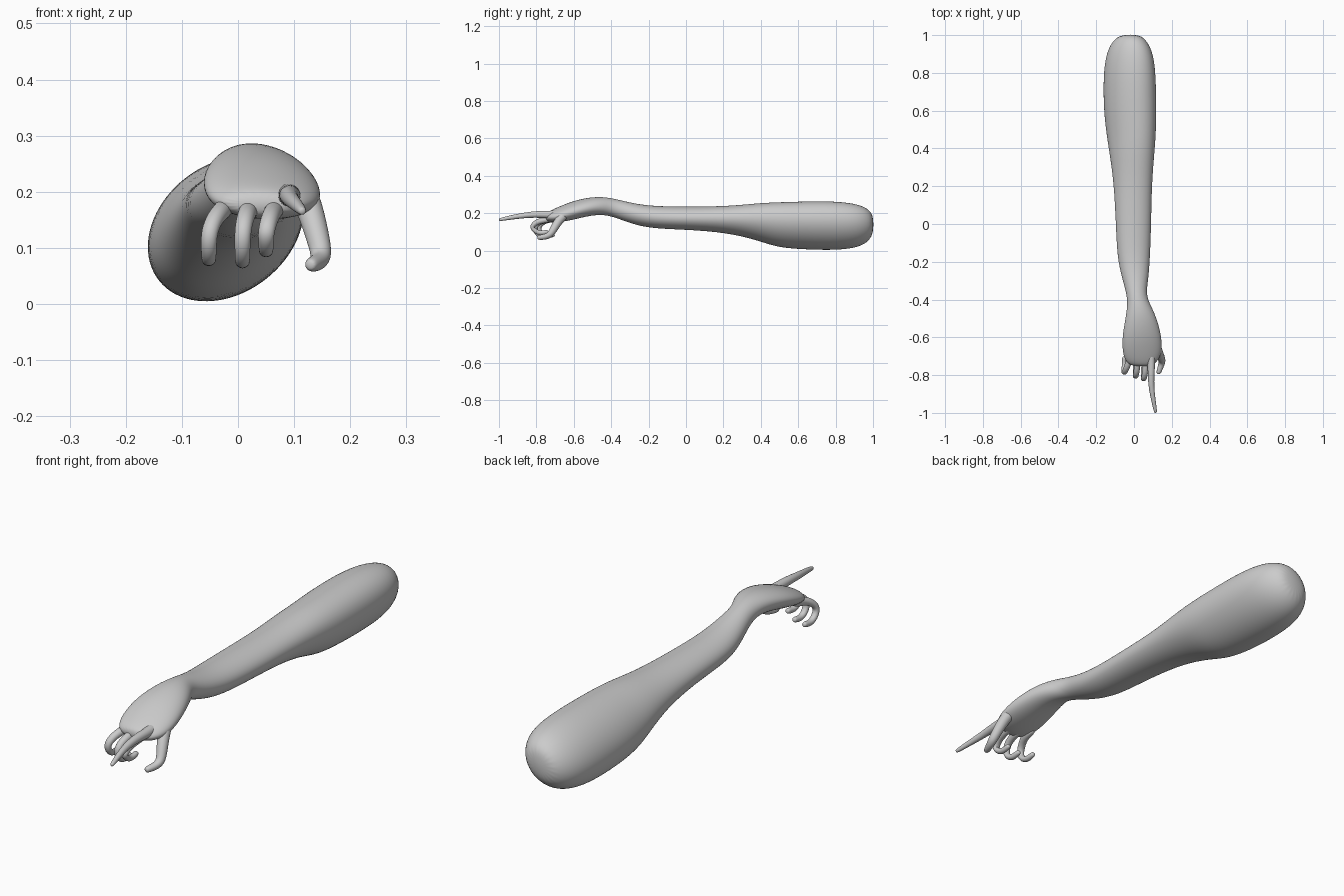
import bpy, bmesh
from math import sin, cos, tau, asin
from mathutils import Vector

if "Cube" in bpy.data.objects:
    bpy.data.objects.remove(bpy.data.objects["Cube"])

skin = bpy.data.materials.new("plain_grey")
skin.use_nodes = True
GREY = (0.6, 0.6, 0.6, 1)
skin.diffuse_color = GREY
skin.node_tree.nodes["Principled BSDF"].inputs["Base Color"].default_value = GREY


def loft(name, rings):
    """Skin a list of equal point rings, cap both ends and smooth the result."""
    bm = bmesh.new()
    loops = [[bm.verts.new(p) for p in ring] for ring in rings]
    n = len(loops[0])
    for a, b in zip(loops, loops[1:]):
        for i in range(n):
            j = (i + 1) % n
            bm.faces.new((a[i], a[j], b[j], b[i]))
    bm.faces.new(loops[0])
    bm.faces.new(loops[-1])
    bmesh.ops.recalc_face_normals(bm, faces=bm.faces)
    for f in bm.faces:
        f.smooth = True
    mesh = bpy.data.meshes.new(name)
    bm.to_mesh(mesh)
    bm.free()
    mesh.materials.append(skin)
    obj = bpy.data.objects.new(name, mesh)
    bpy.context.collection.objects.link(obj)
    sub = obj.modifiers.new("smooth", 'SUBSURF')
    sub.levels = sub.render_levels = 2
    return obj


def section(y, x0, x1, z0, z1, lean, sides=20):
    """Leaning ellipse that fills the given bounds at depth y."""
    cx, cz, a, b = (x0 + x1) / 2, (z0 + z1) / 2, (x1 - x0) / 2, (z1 - z0) / 2
    k = asin(lean)
    return [Vector((cx + a * cos(tau * i / sides), y, cz + b * sin(tau * i / sides + k)))
            for i in range(sides)]


def finger(name, path, r0, r1, sides=10):
    """Tapered tube with a rounded tip along a few joints."""
    pts = [Vector(p) for p in path]
    end = (pts[-1] - pts[-2]).normalized()
    pts.append(pts[-1] + end * r1 * 0.7)
    rings = []
    for i, p in enumerate(pts):
        t = (pts[min(i + 1, len(pts) - 1)] - pts[max(i - 1, 0)]).normalized()
        u = (Vector((1, 0, 0)) - t * t.x).normalized()
        v = t.cross(u)
        r = r0 + (r1 - r0) * i / (len(pts) - 2)
        if i == len(pts) - 1:
            r = r1 * 0.6
        rings.append([p + (u * cos(tau * k / sides) + v * sin(tau * k / sides)) * r
                      for k in range(sides)])
    return loft(name, rings)


# Arm from the rounded shoulder end, through elbow and wrist, to the knuckles
arm = [
    (1.003, -.07, .03, .09, .19, .2),
    (.97, -.115, .07, .04, .23, .25),
    (.9, -.15, .105, .01, .255, .25),
    (.78, -.165, .118, 0, .267, .25),
    (.6, -.162, .12, .006, .264, .25),
    (.48, -.148, .118, .018, .26, .25),
    (.38, -.132, .11, .055, .255, .2),
    (.22, -.108, .096, .095, .238, .1),
    (0, -.097, .092, .112, .236, 0),
    (-.18, -.09, .086, .117, .238, 0),
    (-.29, -.063, .077, .142, .255, 0),
    (-.38, -.037, .063, .178, .278, 0),
    (-.44, -.036, .095, .192, .288, -.1),
    (-.51, -.048, .125, .188, .287, -.15),
    (-.6, -.064, .148, .165, .268, -.2),
    (-.68, -.062, .15, .15, .236, -.2),
    (-.73, -.045, .125, .15, .212, -.1),
    (-.753, -.01, .09, .162, .195, 0),
]
loft("arm_and_palm", [section(*s) for s in arm])

# Curled fingers, each following the same hook: base x, tip x, reach and drop
hooks = {
    "little_finger": (-.025, -.052, -.79, .072),
    "ring_finger": (.02, .008, -.81, .068),
    "middle_finger": (.066, .05, -.825, .088),
}
for name, (xb, xt, reach, low) in hooks.items():
    finger(name, [(xb, -.67, .18), (xb, -.725, .168), ((xb + xt) / 2, reach + .03, .158),
                  (xt, reach, .13), (xt, reach + .008, low + .025),
                  (xt, reach + .04, low + .003), (xt, reach + .08, low + .012)], .019, .0125)

# Extended pointing finger
finger("index_finger", [(.085, -.66, .195), (.093, -.72, .192), (.09, -.8, .195),
                        (.092, -.87, .188), (.104, -.94, .177), (.114, -.994, .166)], .025, .009)

# Thumb hanging from the inner side of the palm
finger("thumb", [(.115, -.64, .2), (.128, -.675, .17), (.142, -.705, .12),
                 (.15, -.725, .085), (.143, -.75, .074), (.131, -.785, .07)], .028, .014)
